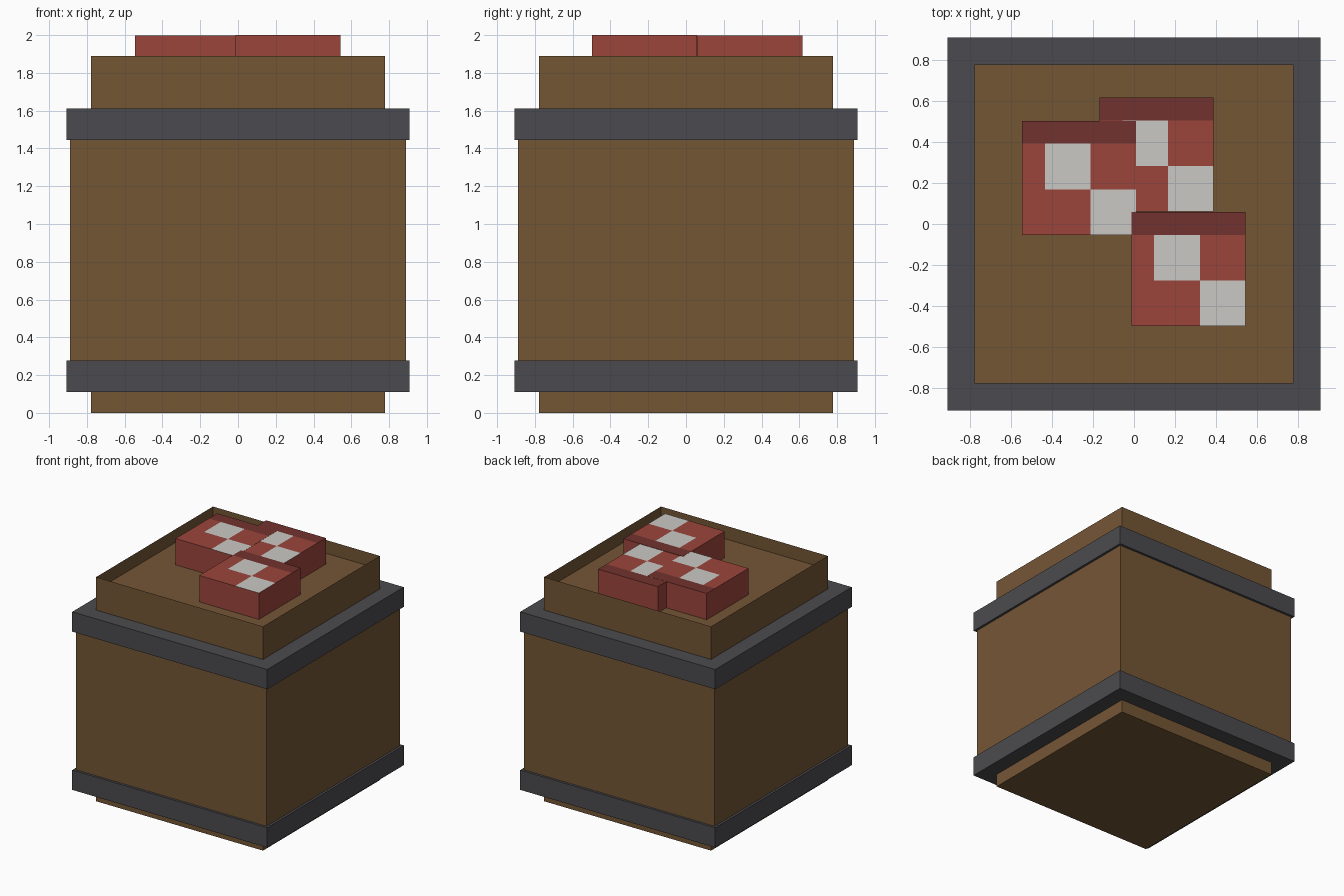
import bpy
import bmesh
from mathutils import Matrix, Vector

default = bpy.data.objects.get("Cube")
if default:
    bpy.data.objects.remove(default, do_unlink=True)

U = 1 / 9  # modelling unit; the barrel is 18 units tall


def material(name, rgb):
    linear = [((c / 255 + 0.055) / 1.055) ** 2.4 for c in rgb] + [1]
    mat = bpy.data.materials.new(name)
    mat.use_nodes = True
    mat.diffuse_color = linear
    mat.node_tree.nodes["Principled BSDF"].inputs["Base Color"].default_value = linear
    return mat


wood = material("brown wood", (116, 86, 53))
iron = material("dark iron", (75, 74, 78))
red = material("red", (156, 69, 59))
dark_red = material("dark red", (114, 50, 46))
white = material("off white", (202, 201, 197))


def finish(bm, name, mats):
    mesh = bpy.data.meshes.new(name)
    bm.to_mesh(mesh)
    bm.free()
    for mat in mats:
        mesh.materials.append(mat)
    obj = bpy.data.objects.new(name, mesh)
    bpy.context.collection.objects.link(obj)
    return obj


def box(name, half, bottom, top, mat, open_top=False):
    bm = bmesh.new()
    size = Matrix.Diagonal((2 * half, 2 * half, top - bottom, 1))
    place = Matrix.Translation((0, 0, (bottom + top) / 2))
    bmesh.ops.create_cube(bm, size=1, matrix=place @ size)
    if open_top:
        lids = [f for f in bm.faces if f.normal.z > 0.5]
        bmesh.ops.delete(bm, geom=lids, context='FACES_ONLY')
    return finish(bm, name, [mat])


def patch_colour(col, row):
    # dark strip along the back, two white squares set diagonally
    if row == 4:
        return 1
    if (col in (1, 2) and row in (2, 3)) or (col in (3, 4) and row in (0, 1)):
        return 2
    return 0


def block(name, x, y, top):
    bm = bmesh.new()
    bmesh.ops.create_grid(bm, x_segments=5, y_segments=5, size=2.5 * U,
                          matrix=Matrix.Translation((x + 2.5 * U, y + 2.5 * U, top)))
    for f in bm.faces:
        c = f.calc_center_median()
        f.material_index = patch_colour(int((c.x - x) / U), int((c.y - y) / U))
    # side walls drop from the rim of the patterned top
    rim = [e for e in bm.edges if e.is_boundary]
    walls = bmesh.ops.extrude_edge_only(bm, edges=rim)["geom"]
    lower = [g for g in walls if isinstance(g, bmesh.types.BMVert)]
    bmesh.ops.translate(bm, verts=lower, vec=Vector((0, 0, 16 * U - top)))
    for g in walls:
        if isinstance(g, bmesh.types.BMFace):
            g.material_index = 0
    bmesh.ops.recalc_face_normals(bm, faces=bm.faces)
    return finish(bm, name, [red, dark_red, white])


# Barrel: thin-walled inner shell, its recessed floor, and the wider body
box("inner_shell", 7 * U, 0, 17 * U, wood, open_top=True)
box("barrel_floor", 7 * U - 0.001, 15.9 * U, 16 * U, wood)
box("barrel_body", 8 * U, 1.5 * U, 14 * U, wood)

# Iron hoops
box("lower_band", 8.18 * U, U, 2.5 * U, iron)
box("upper_band", 8.18 * U, 13 * U, 14.5 * U, iron)

# Patterned blocks; tiny height steps decide which one shows where they overlap
block("back_left_block", -0.168, 0.06, 1.998)
block("back_right_block", -0.545, -0.053, 1.999)
block("front_block", -0.013, -0.497, 2.0)
